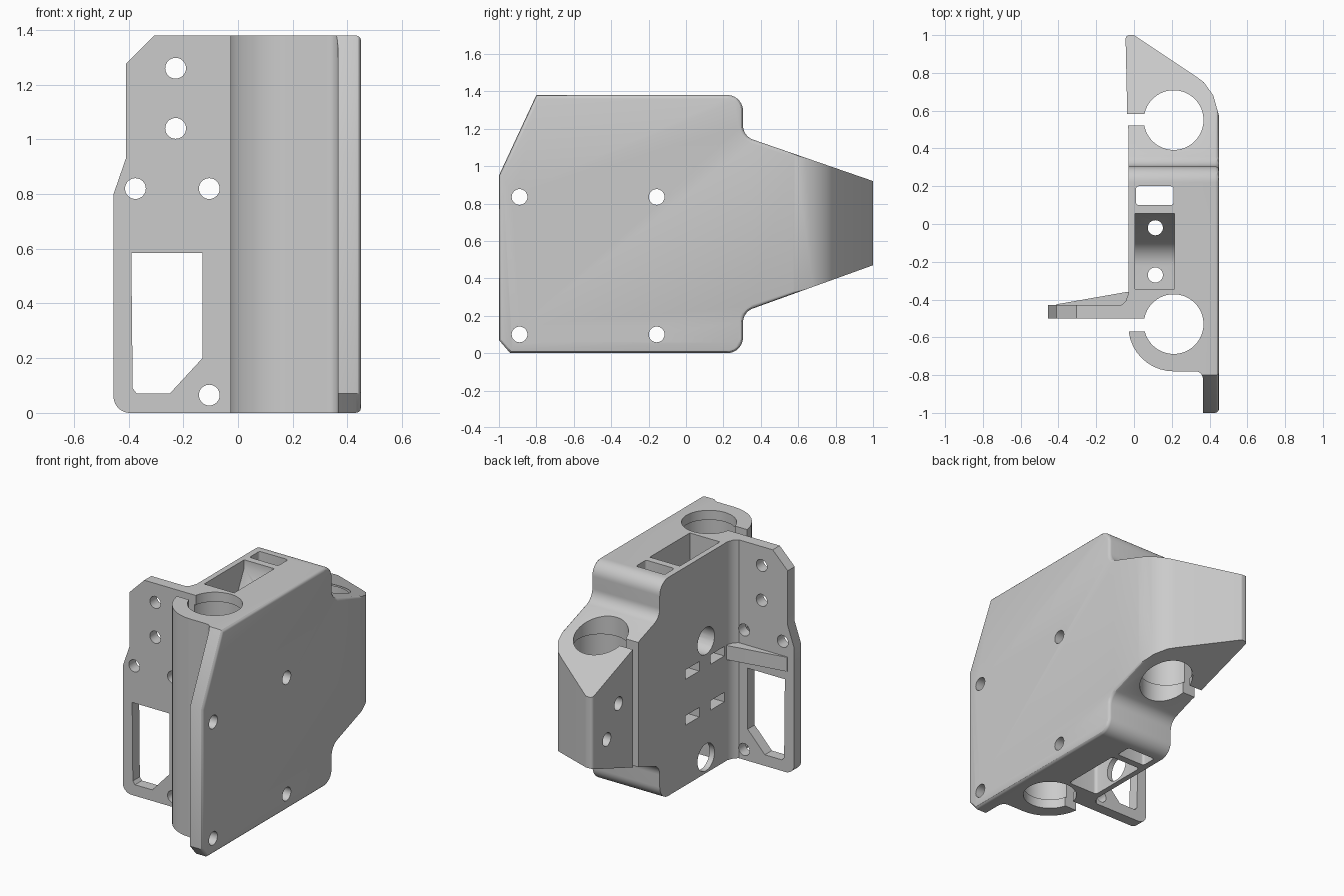
import bpy, bmesh, math
from mathutils import Vector

if "Cube" in bpy.data.objects:
    bpy.data.objects.remove(bpy.data.objects["Cube"])

grey = bpy.data.materials.new("light grey plastic")
grey.use_nodes = True
grey.diffuse_color = (0.6, 0.6, 0.6, 1)
grey.node_tree.nodes["Principled BSDF"].inputs["Base Color"].default_value = grey.diffuse_color


def rounded(corners, steps=10):
    """Outline from (a, b) or (a, b, radius) corners, with true arc fillets."""
    out = []
    for i, c in enumerate(corners):
        p = Vector(c[:2])
        if len(c) < 3:
            out.append(p)
            continue
        u = (Vector(corners[i - 1][:2]) - p).normalized()
        v = (Vector(corners[(i + 1) % len(corners)][:2]) - p).normalized()
        half = u.angle(v) / 2
        centre = p + (u + v).normalized() * (c[2] / math.sin(half))
        reach = c[2] / math.tan(half)
        s, e = p + u * reach - centre, p + v * reach - centre
        sweep = math.pi - 2 * half
        for k in range(steps + 1):
            t = k / steps
            out.append(centre + (s * math.sin((1 - t) * sweep) + e * math.sin(t * sweep))
                       / math.sin(sweep))
    return out


def inset(outline, d):
    """Shrink a counter-clockwise outline by d with mitred corners."""
    out = []
    for i, p in enumerate(outline):
        u = (p - outline[i - 1]).normalized()
        v = (outline[(i + 1) % len(outline)] - p).normalized()
        m = Vector((-u.y, u.x)) + Vector((-v.y, v.x))
        out.append(p + m * (2 * d / m.length_squared))
    return out


def loft(name, layers, axis):
    """Solid through (outline, height) layers stacked along an axis."""
    place = {"X": lambda a, b, t: (t, a, b),
             "Y": lambda a, b, t: (a, t, b),
             "Z": lambda a, b, t: (a, b, t)}[axis]
    bm = bmesh.new()
    rings = [[bm.verts.new(place(a, b, t)) for a, b in outline] for outline, t in layers]
    bm.faces.new(rings[0])
    bm.faces.new(rings[-1])
    n = len(rings[0])
    for low, high in zip(rings, rings[1:]):
        for i in range(n):
            j = (i + 1) % n
            bm.faces.new((low[i], low[j], high[j], high[i]))
    bmesh.ops.recalc_face_normals(bm, faces=bm.faces)
    mesh = bpy.data.meshes.new(name)
    bm.to_mesh(mesh)
    bm.free()
    obj = bpy.data.objects.new(name, mesh)
    mesh.materials.append(grey)
    bpy.context.collection.objects.link(obj)
    return obj


def prism(name, outline, axis, lo, hi):
    return loft(name, [(outline, lo), (outline, hi)], axis)


def bore(name, a, b, radius, axis, lo, hi, sides=32):
    ring = [(a + radius * math.cos(math.tau * k / sides),
             b + radius * math.sin(math.tau * k / sides)) for k in range(sides)]
    return prism(name, ring, axis, lo, hi)


def box(a0, a1, b0, b1, r=0):
    pts = [(a0, b0), (a1, b0), (a1, b1), (a0, b1)]
    return rounded([p + (r,) for p in pts], 4) if r else pts


def combine(target, tool, operation):
    mod = target.modifiers.new(operation, "BOOLEAN")
    mod.operation, mod.object, mod.solver = operation, tool, "EXACT"
    bpy.context.view_layer.objects.active = target
    bpy.ops.object.modifier_apply(modifier=mod.name)
    bpy.data.objects.remove(tool)


H = 1.38

# Main block: side silhouette with a rounded rim, trimmed to the plan outline
side = rounded([(-1, 0.07), (-0.94, 0), (0.305, 0, 0.085), (0.305, 0.22, 0.08),
                (1, 0.47), (1, 0.92), (0.305, 1.16, 0.08), (0.305, H, 0.085),
                (-0.8, H), (-1, 0.95)])
R = 0.02
rim = [(inset(side, R * (1 - math.cos(a))), 0.45 - R + R * math.sin(a))
       for a in (math.radians(30 * k) for k in range(4))]
block = loft("carriage_block", [(side, -0.2)] + rim, "X")
plan = rounded([(0.365, -1.05), (0.47, -1.05), (0.47, 0.5), (0.448, 0.58),
                (0.42, 0.68), (0.37, 0.75), (0.33, 0.78),
                (0, 1, 0.02), (-0.045, 1, 0.02), (-0.035, 0.55), (-0.03, 0.5),
                (-0.03, -0.37), (-0.045, -0.41), (-0.08, -0.44), (-0.08, -0.49),
                (-0.03, -0.49), (-0.03, -0.78, 0.24), (0.365, -0.78, 0.04)])
combine(block, prism("plan_trim", plan, "Z", -0.1, H + 0.1), "INTERSECT")

# Front flange with its stiffening rib
flange = rounded([(0.04, 0), (-0.455, 0, 0.06), (-0.455, 0.8), (-0.41, 0.93),
                  (-0.41, 1.275), (-0.305, H), (0.04, H)])
combine(block, prism("flange", flange, "Y", -0.5, -0.43), "UNION")
rib = [(0, -0.36), (-0.04, -0.36), (-0.41, -0.425), (-0.41, -0.46), (0, -0.46)]
combine(block, prism("rib", rib, "Z", 0.64, 0.73), "UNION")

cutters = []
# Flange window and screw holes
window = [(-0.39, 0.585), (-0.13, 0.585), (-0.13, 0.2), (-0.25, 0.07),
          (-0.37, 0.07), (-0.385, 0.09)]
cutters.append(prism("window", window, "Y", -0.6, -0.38))
for x, z in [(-0.228, 1.26), (-0.228, 1.04), (-0.375, 0.82), (-0.105, 0.82), (-0.105, 0.065)]:
    cutters.append(bore("flange_hole", x, z, 0.038, "Y", -0.6, -0.3))

# Bearing bores, entry steps and clamp slots
for y, z0, z1 in [(-0.53, 0, H), (0.55, 0.31, 1.07)]:
    cutters.append(bore("bearing_bore", 0.21, y, 0.158, "Z", -0.2, H + 0.2, 64))
    cutters.append(bore("bearing_seat", 0.21, y, 0.168, "Z", z0 + 0.06, z1 - 0.06, 64))
cutters.append(prism("front_slot", box(-0.06, 0.2, -0.57, -0.5), "Z", -0.2, H + 0.2))
cutters.append(prism("back_slot", box(-0.2, 0.2, 0.522, 0.582), "Z", -0.2, H + 0.2))

# Bolt holes through the plate, with wide recesses from the inner wall
for z in (0.1, 0.835):
    for y in (-0.89, -0.157):
        cutters.append(bore("bolt_hole", y, z, 0.042, "X", -0.2, 0.6))
    cutters.append(bore("bolt_recess", -0.157, z, 0.085, "X", -0.2, 0.34))

# Vertical slot, top and bottom pockets, and the clamp screw holes
cutters.append(prism("belt_slot", box(0.01, 0.21, 0.1, 0.2, 0.015), "Z", -0.2, H + 0.2))
pocket = rounded([(-0.345, 1.5), (-0.345, 0.96), (-0.13, 0.96, 0.15),
                  (0.055, 1.33), (0.055, 1.5)])
cutters.append(prism("top_pocket", pocket, "X", 0.005, 0.215))
cutters.append(prism("bottom_pocket", box(0.005, 0.215, -0.345, 0.055, 0.02), "Z", -0.2, 0.24))
for y in (-0.02, -0.27):
    cutters.append(bore("clamp_hole", 0.113, y, 0.04, "Z", 0.1, 1.45))
    for z in (0.41, 0.70):
        trap = box(y - 0.07, y + 0.07, z - 0.03, z + 0.03)
        cutters.append(prism("nut_slot", trap, "X", -0.2, 0.19))

# Blind holes in the back arm
for y, z in [(0.73, 0.78), (0.85, 0.60)]:
    cutters.append(bore("arm_hole", y, z, 0.042, "X", -0.2, 0.1))

for cutter in cutters:
    combine(block, cutter, "DIFFERENCE")

# Smooth arcs with sharp edges kept
bpy.ops.object.select_all(action="DESELECT")
block.select_set(True)
bpy.context.view_layer.objects.active = block
bpy.ops.object.shade_smooth_by_angle(angle=math.radians(30))
